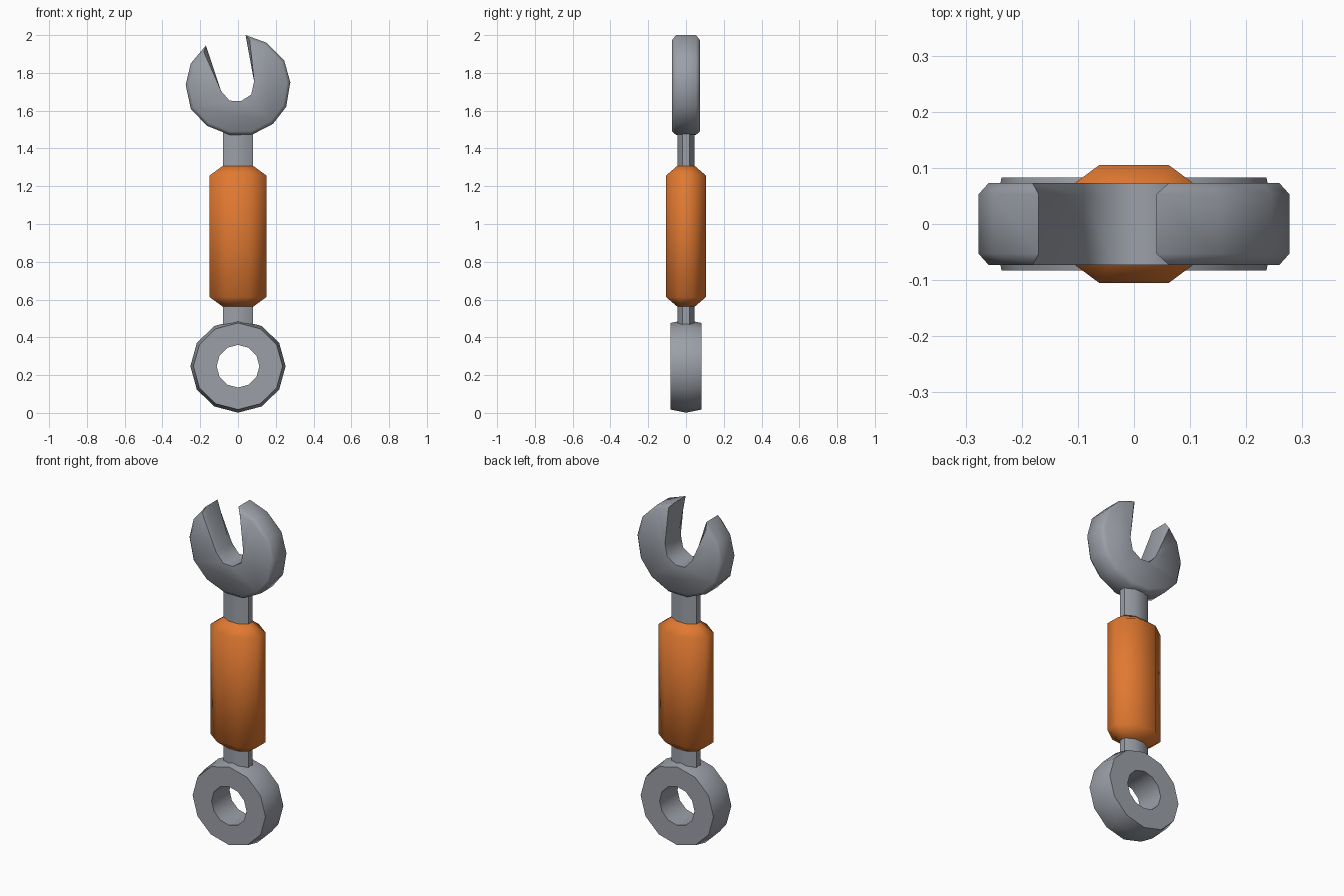
import bpy, bmesh, math

if "Cube" in bpy.data.objects:
    bpy.data.objects.remove(bpy.data.objects["Cube"])


def material(name, rgb):
    m = bpy.data.materials.new(name)
    m.diffuse_color = (*rgb, 1.0)
    m.use_nodes = True
    m.node_tree.nodes["Principled BSDF"].inputs["Base Color"].default_value = m.diffuse_color
    return m


STEEL = material("steel grey", (0.33, 0.35, 0.39))
ORANGE = material("grip orange", (0.75, 0.19, 0.03))


def loft(name, loops, mat, closed=False):
    """Skin equal-length point loops; cap the ends unless the loft is closed."""
    bm = bmesh.new()
    rings = [[bm.verts.new(p) for p in loop] for loop in loops]
    n = len(rings[0])
    pairs = list(zip(rings, rings[1:]))
    if closed:
        pairs.append((rings[-1], rings[0]))
    else:
        bm.faces.new(rings[0])
        bm.faces.new(rings[-1])
    for a, b in pairs:
        for i in range(n):
            j = (i + 1) % n
            bm.faces.new((a[i], a[j], b[j], b[i]))
    bmesh.ops.recalc_face_normals(bm, faces=bm.faces)
    mesh = bpy.data.meshes.new(name)
    bm.to_mesh(mesh)
    bm.free()
    mesh.materials.append(mat)
    obj = bpy.data.objects.new(name, mesh)
    bpy.context.collection.objects.link(obj)
    bpy.ops.object.select_all(action='DESELECT')
    obj.select_set(True)
    bpy.context.view_layer.objects.active = obj
    bpy.ops.object.shade_smooth_by_angle(angle=math.radians(60))
    return obj


def octagon(x_out, y_in, x_in, y_out, z):
    """Flattened octagon section at height z."""
    q = [(x_out, y_in), (x_in, y_out), (-x_in, y_out), (-x_out, y_in)]
    return [(x, y, z) for x, y in q + [(-x, -y) for x, y in q]]


# Box-end ring: twelve sides, outer wall ridged along the middle
def circle(r, y, squash):
    return [(r * math.cos(math.tau * i / 12), y,
             0.247 + r * squash * math.sin(math.tau * i / 12)) for i in range(12)]


loft("ring_end", [circle(0.113, -0.083, 1), circle(0.236, -0.083, 0.97),
                  circle(0.252, 0, 0.975), circle(0.236, 0.083, 0.97),
                  circle(0.113, 0.083, 1)], STEEL, closed=True)

# Shaft pieces on either side of the grip
for name, z0, z1 in (("lower_shaft", 0.44, 0.60), ("upper_shaft", 1.27, 1.52)):
    loft(name, [octagon(0.08, 0.018, 0.03, 0.045, z) for z in (z0, z1)], STEEL)

# Grip with tapered ends
loft("grip", [octagon(0.08, 0.02, 0.032, 0.046, 0.562),
              octagon(0.15, 0.04, 0.062, 0.105, 0.613),
              octagon(0.15, 0.04, 0.062, 0.105, 1.257),
              octagon(0.08, 0.02, 0.032, 0.046, 1.308)], ORANGE)

# Open jaw: chamfered outer edge, straight-walled mouth
outer = [(-0.25, 1.85), (-0.277, 1.737), (-0.25, 1.61), (-0.165, 1.52),
         (-0.045, 1.472), (0.075, 1.473), (0.185, 1.53), (0.255, 1.62),
         (0.277, 1.75), (0.245, 1.865), (0.15, 1.96)]
mouth = [(0.085, 1.755), (0.07, 1.685), (0.015, 1.65), (-0.045, 1.653),
         (-0.09, 1.705)]
full = [(-0.17, 1.945)] + outer + [(0.04, 2.0)] + mouth
inset = ([(-0.181, 1.91)] + [(x * 0.935, 1.74 + (z - 1.74) * 0.935) for x, z in outer]
         + [(0.062, 1.975)] + mouth)
loft("open_jaw", [[(x, y, z) for x, z in shape] for shape, y in
                  ((inset, -0.073), (full, -0.053), (full, 0.053), (inset, 0.073))],
     STEEL)
